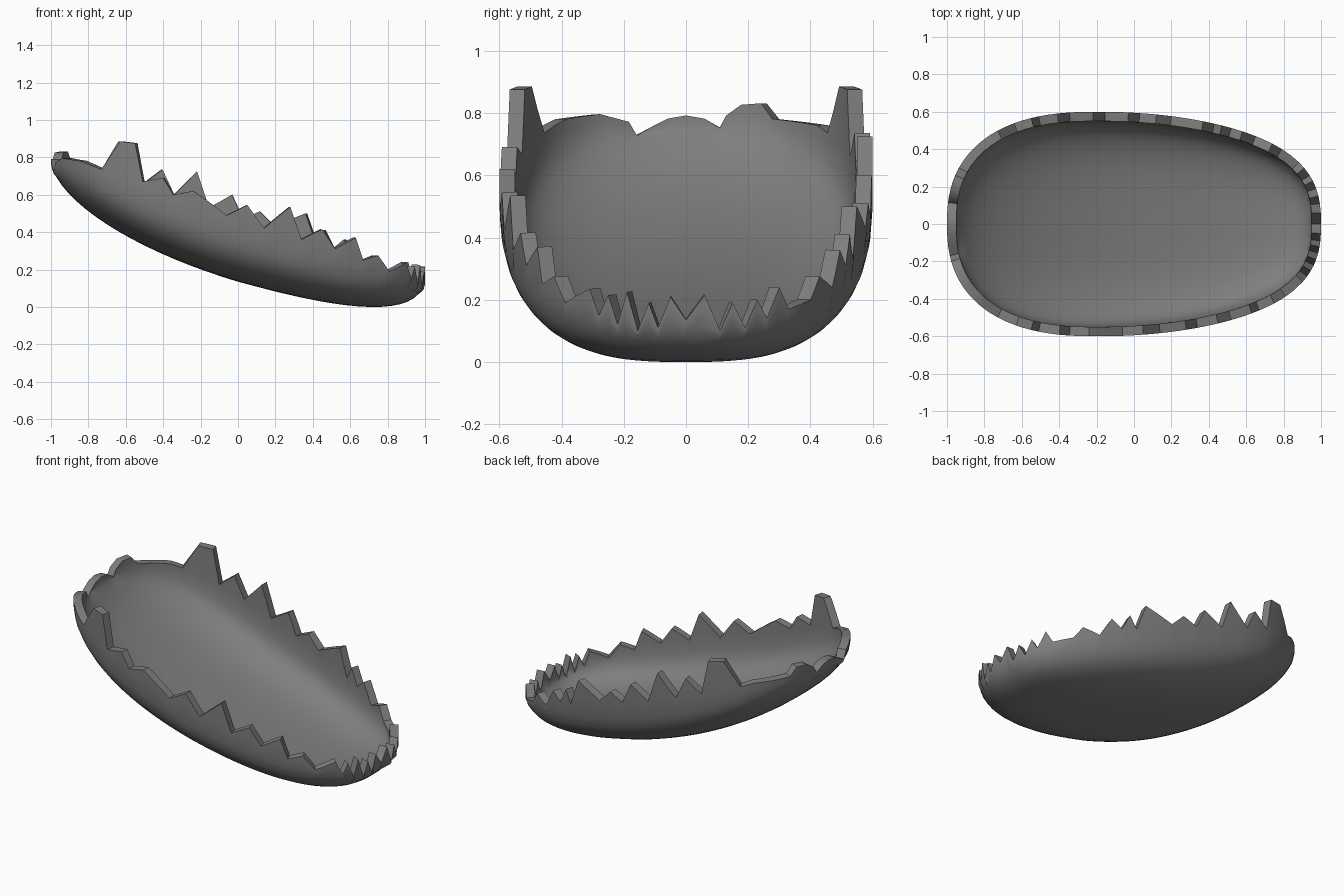
import bpy, bmesh, math

if "Cube" in bpy.data.objects:
    bpy.data.objects.remove(bpy.data.objects["Cube"])

# Outer surface: egg-shaped plan, tilted equator, superelliptic belly
def sup(u, p):
    return max(0.0, 1 - min(1.0, abs(u)) ** p) ** (1 / p)

def width(x):
    u = (x + 0.2) / (0.8 if x < -0.2 else 1.2)
    return 0.6 * sup(u, 2.45 if x < -0.2 else 2.2 + 0.35 * u * u)

def equator(x):
    return 0.5 - 0.3 * x

def belly(x, y):
    d = (0.365 - 0.03 * max(x, 0)) * sup(x, 2.1 if x < 0 else 2.75)
    p = 3.2 - (1.0 if x < 0 else 0.5) * x * x
    return equator(x) - d * sup(y / max(width(x), 1e-6), p)

def outline(a):
    lo, hi = 0.0, 1.3
    for _ in range(40):
        m = (lo + hi) / 2
        x, y = m * math.cos(a), m * math.sin(a)
        if -1 < x < 1 and abs(y) < width(x):
            lo = m
        else:
            hi = m
    return lo * math.cos(a), lo * math.sin(a)

def end_angle(y, side):
    lo, hi = 0.2, 1.0
    for _ in range(40):
        m = (lo + hi) / 2
        if width(side * m) > abs(y):
            lo = m
        else:
            hi = m
    return math.atan2(y, side * lo)

# Broken rim: (x, z) along the sides, (y, z) along the ends
back_side = [(-.64, .885), (-.55, .875), (-.51, .66), (-.41, .735), (-.345, .6),
             (-.22, .725), (-.155, .53), (-.03, .6), (.03, .47), (.12, .51), (.2, .43),
             (.37, .5), (.43, .33), (.47, .41), (.52, .31), (.58, .36), (.65, .24),
             (.74, .275), (.79, .2)]
front_side = [(-.63, .885), (-.55, .875), (-.51, .67), (-.4, .69), (-.345, .6),
              (-.24, .62), (-.06, .49), (.05, .545), (.14, .42), (.28, .535), (.34, .36),
              (.45, .415), (.52, .31), (.63, .37), (.67, .25), (.75, .275), (.81, .19)]
narrow_end = [(-.31, .235), (-.28, .15), (-.25, .215), (-.22, .12), (-.19, .225), (-.155, .1),
              (-.12, .19), (-.09, .11), (-.05, .21), (0, .135), (.06, .215), (.11, .1),
              (.15, .19), (.19, .11), (.23, .2), (.26, .14), (.3, .24), (.33, .17)]
wide_end = [(.46, .76), (.3, .78), (.26, .83), (.19, .825), (.14, .79),
            (.115, .75), (.06, .78), (0, .79), (-.06, .78), (-.17, .725), (-.2, .77),
            (-.3, .795), (-.42, .78), (-.46, .76)]

rim = [(math.atan2(width(x), x), z) for x, z in back_side + [(-.73, .735)]]
rim += [(math.atan2(-width(x), x), z) for x, z in front_side + [(-.73, .735)]]
rim += [(end_angle(y, 1), z) for y, z in narrow_end]
rim += [(end_angle(y, -1), z) for y, z in wide_end]
rim = sorted((a % math.tau, z) for a, z in rim)

# Fill between the break points so the plan stays round
cols = []
for i, (a, z) in enumerate(rim):
    b, zb = rim[(i + 1) % len(rim)]
    if i == len(rim) - 1:
        b += math.tau
    n = max(1, math.ceil((b - a) / 0.06))
    cols += [(a + (b - a) * k / n, z + (zb - z) * k / n) for k in range(n)]

# Build shell rings from the belly to the rim
bm = bmesh.new()
pole = bm.verts.new((0, 0, belly(0, 0)))
scales = [math.sin(math.radians(5 * k)) for k in range(1, 16)]
grid = []
for a, zr in cols:
    px, py = outline(a)
    col = [bm.verts.new((px * s, py * s, belly(px * s, py * s))) for s in scales]
    last = col[-1].co.z
    h = belly(px * .99, py * .99)
    z1 = min(h, last + (zr - last) * .4)
    z2 = min(equator(px), last + (zr - last) * .75)
    for s, z in ((.99, z1), (.999, z2), (1, zr)):
        col.append(bm.verts.new((px * s, py * s, z)))
    grid.append(col)
for i, c in enumerate(grid):
    d = grid[(i + 1) % len(grid)]
    bm.faces.new((pole, d[0], c[0]))
    for j in range(len(c) - 1):
        bm.faces.new((c[j], d[j], d[j + 1], c[j + 1]))
low = min(v.co.z for v in bm.verts)
for v in bm.verts:
    v.co.z -= low
bm.normal_update()
me = bpy.data.meshes.new("cracked_eggshell")
bm.to_mesh(me)
bm.free()
shell = bpy.data.objects.new("cracked_eggshell", me)
bpy.context.collection.objects.link(shell)

# Dark grey shell colour
mat = bpy.data.materials.new("dark_shell")
mat.diffuse_color = (0.21, 0.21, 0.21, 1)
mat.use_nodes = True
mat.node_tree.nodes["Principled BSDF"].inputs["Base Color"].default_value = mat.diffuse_color
me.materials.append(mat)

# Shell thickness, grown inward
mod = shell.modifiers.new("thickness", 'SOLIDIFY')
mod.thickness = 0.05
mod.offset = -1
bpy.context.view_layer.objects.active = shell
shell.select_set(True)
bpy.ops.object.modifier_apply(modifier=mod.name)
bpy.ops.object.shade_smooth_by_angle(angle=math.radians(35))
